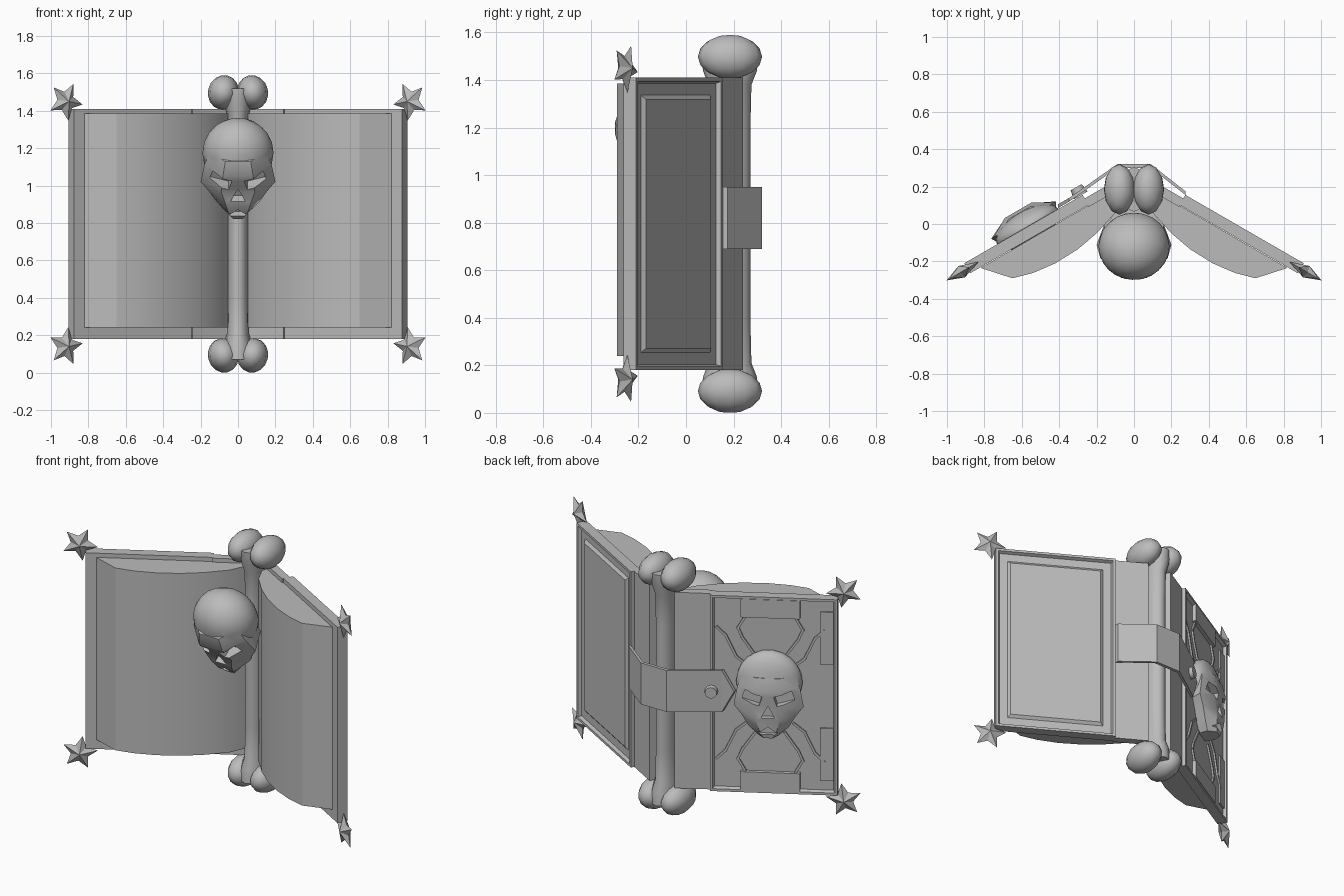
import bpy, bmesh, math
from mathutils import Matrix, Vector

if "Cube" in bpy.data.objects:
    bpy.data.objects.remove(bpy.data.objects["Cube"])

GREY = bpy.data.materials.new("stone_grey")
GREY.use_nodes = True
GREY.diffuse_color = (0.5, 0.5, 0.5, 1)
GREY.node_tree.nodes["Principled BSDF"].inputs["Base Color"].default_value = (0.5, 0.5, 0.5, 1)

T = Matrix.Translation
TILT = math.radians(30)


def scale(x, y, z):
    return Matrix.Diagonal((x, y, z, 1))


def side_matrix(s):
    """Cover frame: x runs outward along the cover, y is its outer normal."""
    c, d = math.cos(TILT), math.sin(TILT)
    return Matrix(((s * c, s * d, 0, 0), (-d, c, 0, 0), (0, 0, 1, 0), (0, 0, 0, 1)))


def finish(bm, name, matrix=None, angle=None):
    if matrix:
        bm.transform(matrix)
    bmesh.ops.recalc_face_normals(bm, faces=bm.faces)
    mesh = bpy.data.meshes.new(name)
    bm.to_mesh(mesh)
    bm.free()
    mesh.materials.append(GREY)
    if angle:
        mesh.shade_smooth()
        mesh.set_sharp_from_angle(angle=math.radians(angle))
    obj = bpy.data.objects.new(name, mesh)
    bpy.context.collection.objects.link(obj)
    return obj


def add_box(bm, lo, hi):
    lo, hi = Vector(lo), Vector(hi)
    return bmesh.ops.create_cube(bm, size=1, matrix=T((lo + hi) / 2) @ scale(*(hi - lo)))


def add_prism(bm, outline, offset):
    """Extrude a closed 3D outline along an offset."""
    face = bm.faces.new([bm.verts.new(p) for p in outline])
    ext = bmesh.ops.extrude_face_region(bm, geom=[face])
    moved = [v for v in ext["geom"] if isinstance(v, bmesh.types.BMVert)]
    bmesh.ops.translate(bm, verts=moved, vec=offset)


def add_loft(bm, rings):
    loops = [[bm.verts.new(p) for p in ring] for ring in rings]
    n = len(loops[0])
    for a, b in zip(loops, loops[1:]):
        for i in range(n):
            bm.faces.new((a[i], a[(i + 1) % n], b[(i + 1) % n], b[i]))
    bm.faces.new(loops[0])
    bm.faces.new(loops[-1])


def add_rib(bm, points, width=0.014):
    """Thin raised strip following points on a cover."""
    for a, b in zip(points, points[1:]):
        a, b = Vector((a[0], 0, a[1])), Vector((b[0], 0, b[1]))
        d = (b - a).normalized() * width / 2
        side = Vector((d.z, 0, -d.x))
        quad = [a - d + side, b + d + side, b + d - side, a - d - side]
        add_prism(bm, [p + Vector((0, 0.245, 0)) for p in quad], (0, 0.018, 0))


# Covers, page blocks and corner stars
PAGE = [(0.05, 0.17), (0.1, 0.06), (0.2, -0.05), (0.3, -0.135), (0.42, -0.21),
        (0.54, -0.262), (0.65, -0.29), (0.82, -0.235), (0.07, 0.2)]
for s, side in ((1, "left"), (-1, "right")):
    M = side_matrix(s)
    bm = bmesh.new()
    add_box(bm, (-0.045, 0.2, 0.18), (0.165, 0.25, 1.41))
    finish(bm, side + "_hinge_strip", M)

    bm = bmesh.new()
    add_box(bm, (0.16, 0.21, 0.18), (0.89, 0.272, 1.41))
    bm.faces.ensure_lookup_table()
    outer = max(bm.faces, key=lambda f: f.calc_center_median().y)
    bm.normal_update()
    steps = [(0.022, 0), (0.012, -0.02)]
    if s == 1:
        steps += [(0.07, 0), (0.025, 0.014)]
    for thick, depth in steps:
        bmesh.ops.inset_region(bm, faces=[outer], thickness=thick, depth=depth)
    finish(bm, side + "_cover", M)

    bm = bmesh.new()
    add_prism(bm, [(s * x, y, 0.24) for x, y in PAGE], (0, 0, 1.145))
    finish(bm, side + "_pages", angle=24)

    for level, z, flip in (("upper", 1.45, 1), ("lower", 0.14, -1)):
        bm = bmesh.new()
        rim = []
        for i in range(10):
            a = math.radians(45 + 36 * i)
            r = 0.052 if i % 2 else 0.105
            rim.append(bm.verts.new((0.925 + r * math.cos(a), 0.24, z + flip * r * math.sin(a))))
        for depth in (-0.035, 0.035):
            tip = bm.verts.new((0.925, 0.24 + depth, z))
            for i in range(10):
                bm.faces.new((rim[i], rim[(i + 1) % 10], tip))
        finish(bm, f"{level}_{side}_corner_star", M)

# Raised ornament on the right cover
R = side_matrix(-1)
bm = bmesh.new()
HEX = [(0.37, 0.5), (0.32, 0.41), (0.345, 0.35), (0.42, 0.24)]
for f in (1, -1):
    for m in (1, -1):
        place = lambda pts: [(0.505 + m * (u - 0.505), 0.795 + f * z) for u, z in pts]
        add_rib(bm, place(HEX))
        add_rib(bm, place([(0.2, 0.41), (0.25, 0.36), (0.31, 0.23), (0.37, 0.18)]))
    za, zb = sorted((0.795 + f * 0.485, 0.795 + f * 0.6))
    add_box(bm, (0.335, 0.24, za), (0.675, 0.275, zb))
    zc, zd = sorted((0.795 + f * 0.2, 0.795 + f * 0.53))
    add_box(bm, (0.79, 0.24, zc), (0.865, 0.262, zd))
finish(bm, "cover_ornament", R)

# Strap wrapped over the spine, with pointed end and button
bm = bmesh.new()
L = side_matrix(1)
pts = [L @ Vector((0.16, 0.272, 0)), Vector((0.09, 0.3, 0)),
       Vector((-0.09, 0.3, 0)), R @ Vector((0.24, 0.277, 0))]
tip = R @ Vector((0.31, 0.277, 0.82))
low = [bm.verts.new((p.x, p.y, 0.69)) for p in pts]
high = [bm.verts.new((p.x, p.y, 0.95)) for p in pts]
for i in range(3):
    bm.faces.new((low[i], low[i + 1], high[i + 1], high[i]))
bm.faces.new((low[3], bm.verts.new(tip), high[3]))
ext = bmesh.ops.extrude_face_region(bm, geom=bm.faces[:])
bmesh.ops.translate(bm, vec=(0, 0.02, 0),
                    verts=[v for v in ext["geom"] if isinstance(v, bmesh.types.BMVert)])
finish(bm, "strap")
bm = bmesh.new()
bmesh.ops.create_cone(bm, cap_ends=True, segments=16, radius1=0.042, radius2=0.034, depth=0.05,
                      matrix=T((0.17, 0.3, 0.82)) @ Matrix.Rotation(-math.pi / 2, 4, "X"))
finish(bm, "strap_button", R, 40)

# Bone spine: flared shaft with two lobes at each end
bm = bmesh.new()
SHAFT = [(0.07, 1.25), (0.15, 1.2), (0.21, 0.95), (0.4, 0.9)]
SHAFT += [(1.59 - z, r) for z, r in reversed(SHAFT)]
add_loft(bm, [[(0.062 * r * math.cos(a), 0.185 + 0.095 * r * math.sin(a), z)
               for a in [math.tau * i / 12 for i in range(12)]] for z, r in SHAFT])
finish(bm, "spine_shaft", angle=50)
for name, z, f in (("lower", 0.092, 1), ("upper", 1.498, -1)):
    bm = bmesh.new()
    for x in (-0.078, 0.078):
        bmesh.ops.create_uvsphere(bm, u_segments=12, v_segments=8, radius=1,
                                  matrix=T((x, 0.185, z)) @ Matrix.Rotation(x * f * 3, 4, "Y")
                                  @ scale(0.083, 0.135, 0.093))
    finish(bm, name + "_bone_end", angle=60)


# Skull: cranium joined to a tapering face, then sockets cut out
def boolean(obj, other, operation):
    mod = obj.modifiers.new("cut", "BOOLEAN")
    mod.object, mod.operation, mod.solver = other, operation, "EXACT"
    graph = bpy.context.evaluated_depsgraph_get()
    mesh = bpy.data.meshes.new_from_object(obj.evaluated_get(graph))
    obj.modifiers.clear()
    obj.data = mesh
    bpy.data.objects.remove(other)


bm = bmesh.new()
bmesh.ops.create_icosphere(bm, subdivisions=3, radius=1,
                           matrix=T((0, 0, 0.06)) @ scale(0.19, 0.172, 0.197))
skull = finish(bm, "front_skull")
bm = bmesh.new()
FACE = [(0.12, 0.15, 0.165), (0.045, 0.18, 0.195), (-0.07, 0.2, 0.18),
        (-0.13, 0.155, 0.19), (-0.2, 0.115, 0.185), (-0.255, 0.06, 0.165)]
add_loft(bm, [[(-w * 0.8, 0.05, z), (-w, -d * 0.45, z), (-w * 0.45, -d, z),
               (w * 0.45, -d, z), (w, -d * 0.45, z), (w * 0.8, 0.05, z)] for z, w, d in FACE])
boolean(skull, finish(bm, "face"), "UNION")
for m in (1, -1):
    bm = bmesh.new()
    bmesh.ops.create_cube(bm, size=1, matrix=T((m * 0.092, -0.18, -0.005))
                          @ Matrix.Rotation(-m * 0.3, 4, "Y") @ scale(0.105, 0.15, 0.062))
    boolean(skull, finish(bm, "socket"), "DIFFERENCE")
for z, w, h in ((-0.125, 0.04, 0.075), (-0.23, 0.065, 0.05)):
    bm = bmesh.new()
    add_prism(bm, [(-w, -0.3, z), (w, -0.3, z), (0, -0.3, z + h)], (0, 0.17, 0))
    boolean(skull, finish(bm, "opening"), "DIFFERENCE")


def place_skull(obj, matrix):
    bm = bmesh.new()
    bm.from_mesh(obj.data)
    return finish(bm, obj.name, matrix, 35)


emblem = place_skull(skull, R @ T((0.5, 0.27, 0.82)) @ scale(1, -0.53, 1))
bust = place_skull(skull, T((0, -0.085, 1.125)) @ Matrix.Rotation(math.radians(35), 4, "X"))
bpy.data.objects.remove(skull)
emblem.name, bust.name = "cover_skull", "front_skull"
